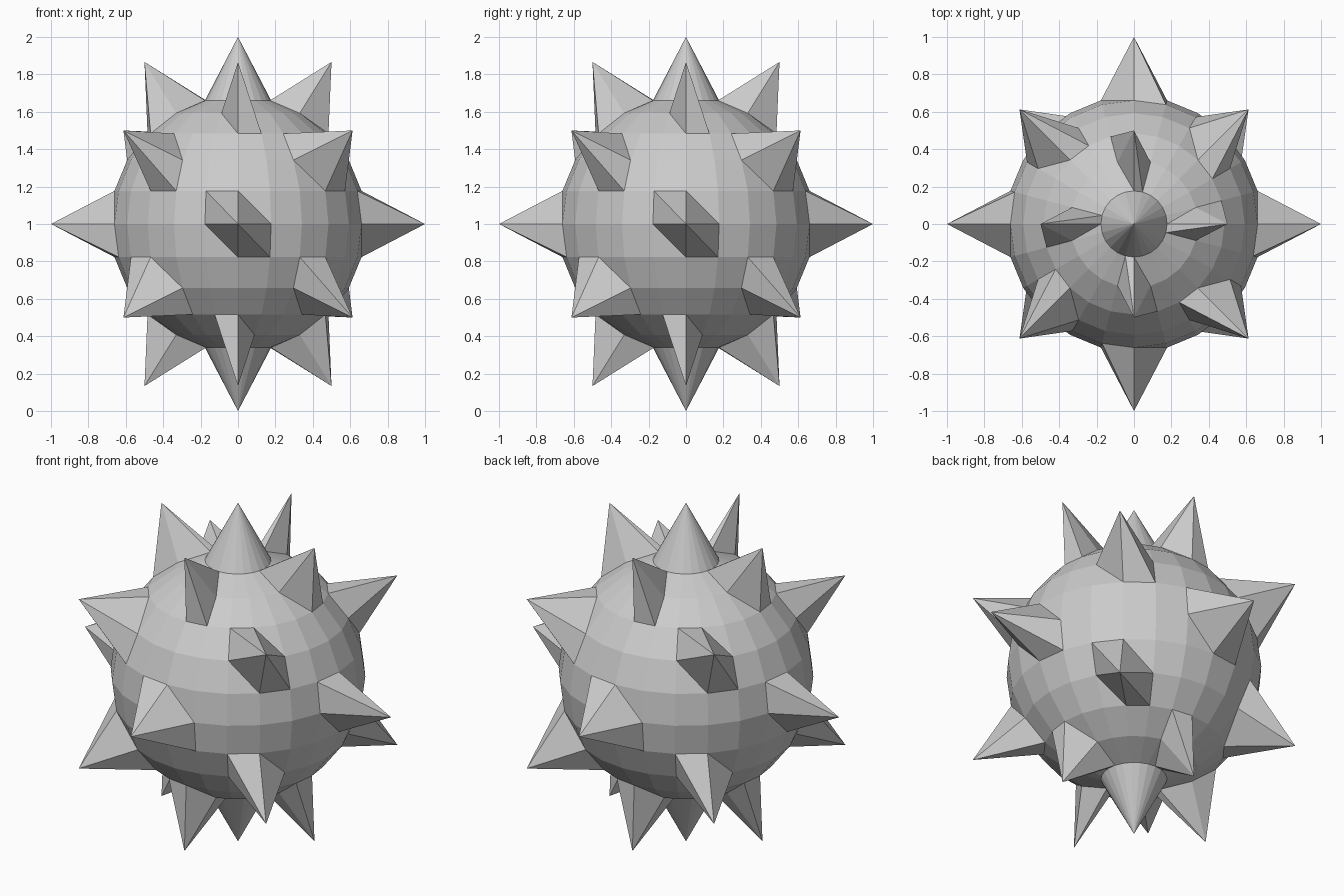
import bpy, bmesh
from math import degrees, asin, atan2, hypot
from mathutils import Vector

if "Cube" in bpy.data.objects:
    bpy.data.objects.remove(bpy.data.objects["Cube"])

R, TIP, CENTRE = 0.684, 1.0, Vector((0, 0, 1))

# Low-poly ball: 24 segments, 12 rings
bm = bmesh.new()
bmesh.ops.create_uvsphere(bm, u_segments=24, v_segments=12, radius=R)

# Split every quad from its upper left to its lower right corner, seen from outside
for f in [f for f in bm.faces if len(f.verts) == 4]:
    c = f.calc_center_median()
    right = Vector((-c.y, c.x, 0))
    vs = sorted(f.verts, key=lambda v: v.co.z)
    low_right = max(vs[:2], key=lambda v: v.co.dot(right))
    up_left = min(vs[2:], key=lambda v: v.co.dot(right))
    bmesh.utils.face_split(f, up_left, low_right)


# Spikes: latitude -> azimuth offset of four evenly spaced tips
spikes = {0: 0, 30: 45, 60: 0}


def is_tip(co):
    lat = abs(round(degrees(asin(max(-1, min(1, co.z / R))))))
    if hypot(co.x, co.y) < 0.01:
        return True
    az = round(degrees(atan2(co.y, co.x)))
    return lat in spikes and (az - spikes[lat]) % 90 == 0


# Pull the chosen vertices outward
for v in [v for v in bm.verts if is_tip(v.co)]:
    v.co = v.co.normalized() * TIP

bmesh.ops.translate(bm, verts=bm.verts, vec=CENTRE)
bmesh.ops.recalc_face_normals(bm, faces=bm.faces)
mesh = bpy.data.meshes.new("spiked_ball")
bm.to_mesh(mesh)
bm.free()
bpy.context.collection.objects.link(bpy.data.objects.new("spiked_ball", mesh))
